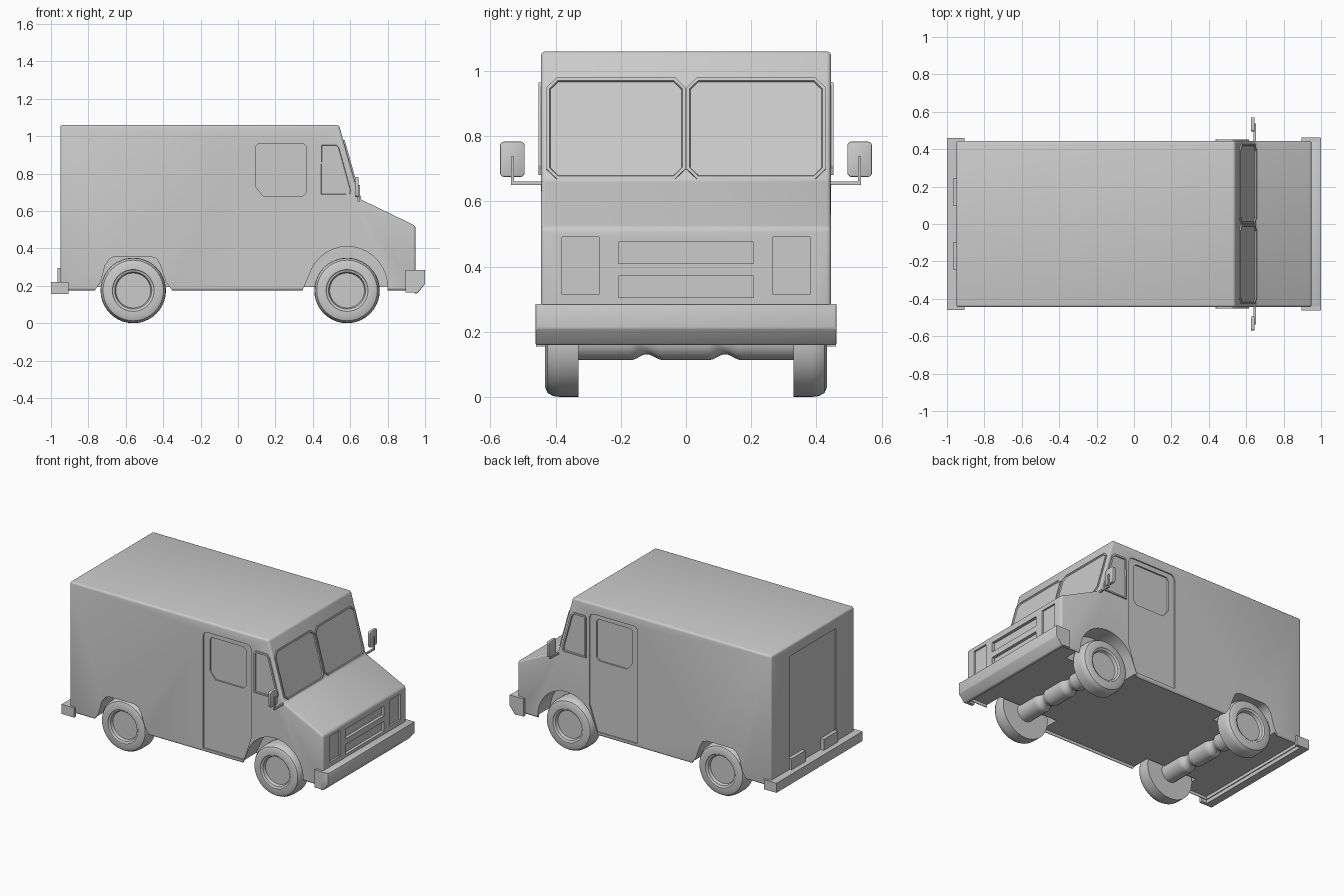
import bpy, bmesh, math
from mathutils import Matrix, Vector

if "Cube" in bpy.data.objects:
    bpy.data.objects.remove(bpy.data.objects["Cube"])


def frame(u, v, w, o=(0, 0, 0)):
    m = Matrix((u, v, w)).transposed().to_4x4()
    m.translation = Vector(o)
    return m


SIDE = frame((1, 0, 0), (0, 0, 1), (0, 1, 0))       # draws in x,z, depth y
LEFT = frame((1, 0, 0), (0, 0, 1), (0, -1, 0))
FRONT = frame((0, 1, 0), (0, 0, 1), (1, 0, 0))      # draws in y,z, depth x
SLOPE = frame((0, 1, 0), (-.268, 0, .963), (.963, 0, .268), (.65, 0, .665))


def finish(name, bm):
    bmesh.ops.recalc_face_normals(bm, faces=bm.faces)
    me = bpy.data.meshes.new(name)
    bm.to_mesh(me)
    bm.free()
    ob = bpy.data.objects.new(name, me)
    bpy.context.collection.objects.link(ob)
    return ob


def prism(name, pts, m, lo, hi, inset=0, depth=0):
    bm = bmesh.new()
    a = [bm.verts.new(m @ Vector((u, v, lo))) for u, v in pts]
    b = [bm.verts.new(m @ Vector((u, v, hi))) for u, v in pts]
    n = len(pts)
    bm.faces.new(a)
    top = bm.faces.new(b)
    for i in range(n):
        j = (i + 1) % n
        bm.faces.new((a[i], a[j], b[j], b[i]))
    bmesh.ops.recalc_face_normals(bm, faces=bm.faces)
    if inset:
        bmesh.ops.inset_region(bm, faces=[top], thickness=inset)
        w = m.to_3x3() @ Vector((0, 0, 1))
        bmesh.ops.inset_region(bm, faces=[top], thickness=.003)
        bmesh.ops.translate(bm, verts=list(top.verts), vec=-w * depth)
    return finish(name, bm)


def rect(u0, v0, u1, v1, c=0):
    if not c:
        return [(u0, v0), (u1, v0), (u1, v1), (u0, v1)]
    return [(u0 + c, v0), (u1 - c, v0), (u1, v0 + c), (u1, v1 - c),
            (u1 - c, v1), (u0 + c, v1), (u0, v1 - c), (u0, v0 + c)]


def apply(ob, kind, **props):
    mod = ob.modifiers.new(kind, kind)
    for k, v in props.items():
        setattr(mod, k, v)
    bpy.context.view_layer.objects.active = ob
    bpy.ops.object.modifier_apply(modifier=mod.name)


def bevel(ob, w, seg=2):
    apply(ob, 'BEVEL', width=w, segments=seg, limit_method='ANGLE', angle_limit=math.radians(30))
    return ob


def cut(ob, pts, m, lo, hi):
    c = prism("cutter", pts, m, lo, hi)
    apply(ob, 'BOOLEAN', operation='DIFFERENCE', object=c, solver='EXACT')
    bpy.data.objects.remove(c)


def lathe(name, prof, x, z, seg=40):
    bm = bmesh.new()
    vs = [bm.verts.new((x + r, y, z)) for r, y in prof]
    es = [bm.edges.new(p) for p in zip(vs, vs[1:])]
    bmesh.ops.spin(bm, geom=vs + es, cent=(x, 0, z), axis=(0, 1, 0),
                   angle=2 * math.pi, steps=seg, use_duplicate=False)
    bmesh.ops.remove_doubles(bm, verts=bm.verts, dist=1e-4)
    return finish(name, bm)


# Body shell with a hollow underside
body = prism("body", [(-.95, .175), (-.95, 1.06), (.54, 1.06), (.65, .665), (.95, .52), (.95, .175)],
             SIDE, -.445, .445)
bevel(body, .014, 3)
cut(body, rect(-.935, .1, .93, .195), SIDE, -.432, .432)

# Wheel arches, doors and door windows on both sides
rear_arch = [(-.765, .1), (-.765, .176), (-.735, .22), (-.71, .31), (-.685, .345), (-.655, .358),
             (-.47, .358), (-.435, .345), (-.415, .31), (-.385, .22), (-.352, .176), (-.352, .1)]
arc = [math.radians(a) for a in range(0, 151, 10)]
front_arch = ([(.345, .1), (.8, .1)] + [(.585 + .215 * math.cos(a), .19 + .22 * math.sin(a)) for a in arc]
              + [(.345, .176)])
door = [(.05, .2), (.355, .2), (.412, .37), (.412, .96), (.402, .982), (.38, .99), (.08, .99), (.06, .982), (.05, .96)]
window = [(.135, .68), (.345, .68), (.365, .7), (.365, .945), (.35, .96), (.11, .96), (.095, .945), (.095, .73)]
quarter = [(.435, .68), (.605, .68), (.615, .71), (.55, .945), (.53, .965), (.445, .965), (.435, .955)]
for m in (SIDE, LEFT):
    cut(body, rear_arch, m, .31, .6)
    cut(body, front_arch, m, .31, .6)
    cut(body, door, m, .437, .6)
    cut(body, window, m, .427, .6)
    prism("quarter_window", quarter, m, .43, .453, .012, .007)

# Recessed grille slots, headlamp pockets and rear door
for v in (.305, .41):
    cut(body, rect(-.207, v, .207, v + .066), FRONT, .93, 1.1)
for s in (-1, 1):
    cut(body, rect(s * .323 - .057, .315, s * .323 + .057, .49), FRONT, .938, 1.1)
cut(body, rect(-.25, .22, .25, .985), FRONT, -1.1, -.94)

for s in (-1, 1):
    # Windscreen panes and tail lamps
    prism("windscreen", rect(s * .215 - .213, .002, s * .215 + .213, .325, .032), SLOPE, -.01, .008, .01, .007)
    prism("tail_lamp", rect(s * .172 - .075, .2, s * .172 + .075, .295), FRONT, -.965, -.935)
    # Mirrors on bent stalks
    y = s * .5325
    bevel(prism("mirror", rect(y - .038, .675, y + .038, .783, .008), FRONT, .625, .645), .004)
    prism("mirror_arm", rect(min(s * .43, s * .537), .65, max(s * .43, s * .537), .661), FRONT, .64, .651)
    prism("mirror_stalk", rect(s * .532 - .005, .655, s * .532 + .005, .738), FRONT, .64, .651)
    # Bumper wraps
    prism("front_bumper_end", [(.895, .165), (.895, .285), (.998, .285), (.998, .21), (.958, .165)],
          SIDE, min(s * .44, s * .462), max(s * .44, s * .462))
    prism("rear_bumper_end", rect(-.998, .155, -.905, .22), SIDE, min(s * .44, s * .46), max(s * .44, s * .46))

# Bumpers
bevel(prism("front_bumper", [(.94, .16), (.94, .285), (1, .285), (1, .21), (.96, .16)],
            SIDE, -.462, .462), .005)
prism("rear_bumper", rect(-1, .155, -.945, .22), SIDE, -.46, .46)

# Wheels and axles
tyre = [(0, .405), (.093, .405), (.099, .424), (.108, .427), (.112, .432), (.145, .432), (.162, .425),
        (.172, .408), (.175, .385), (.175, .33), (0, .33)]
axle = [(0, -.34)] + [(.062 - (.018 * (.5 + .5 * math.cos(math.pi * (abs(i * .01) - .12) / .05))
                       if .07 < abs(i * .01) < .17 else 0), i * .01) for i in range(-34, 35)] + [(0, .34)]
for x in (-.56, .583):
    for s in (-1, 1):
        lathe("wheel", [(r, s * y) for r, y in tyre], x, .175)
    lathe("axle", axle, x, .175, 16)

bpy.ops.object.select_all(action='SELECT')
bpy.ops.object.shade_smooth_by_angle(angle=math.radians(32))
